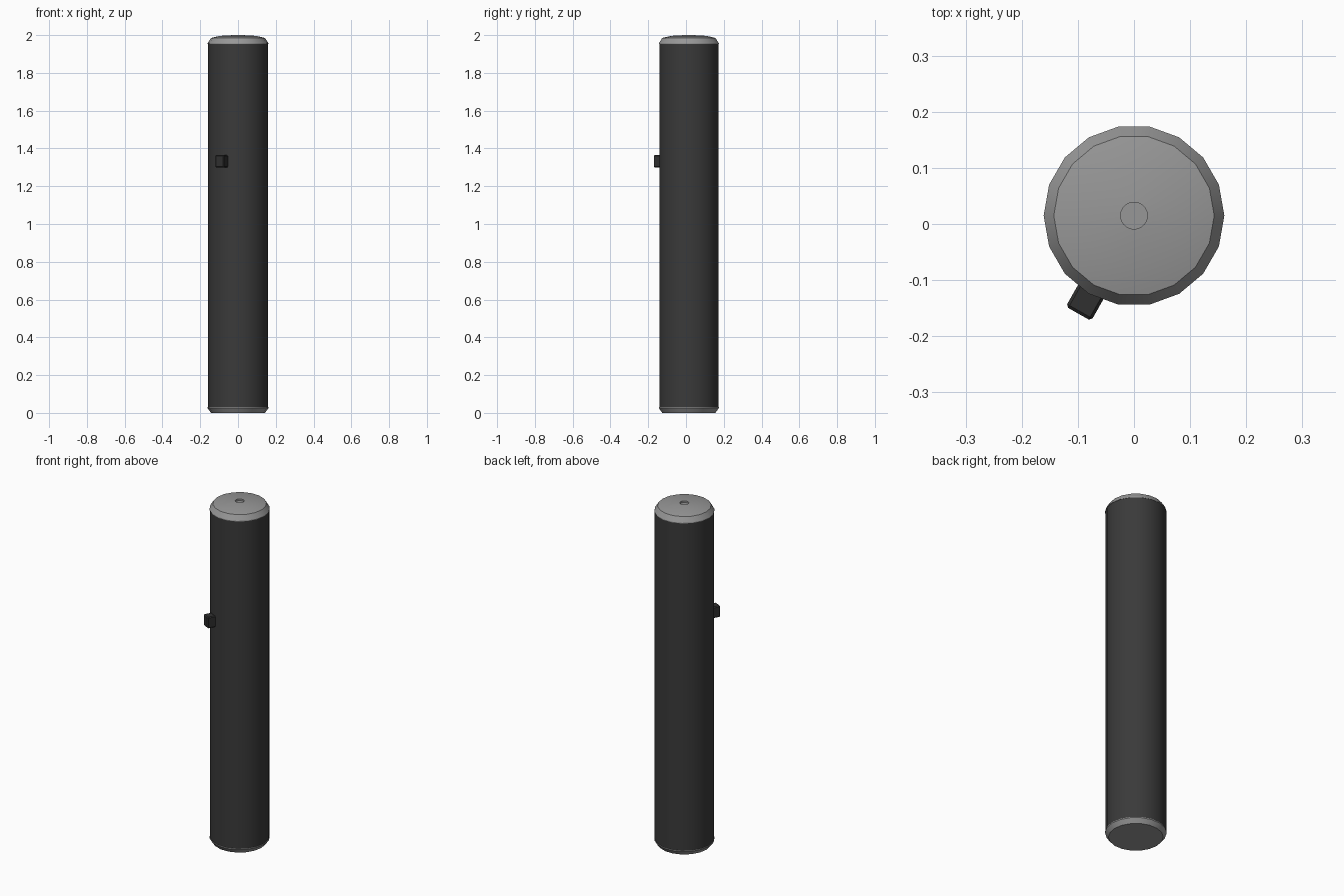
import bpy, bmesh, math
from mathutils import Matrix, Vector

if "Cube" in bpy.data.objects:
    bpy.data.objects.remove(bpy.data.objects["Cube"])

SIDES = 18
AXIS = Vector((0, 0.015, 0))


def material(name, value):
    m = bpy.data.materials.new(name)
    m.diffuse_color = (value, value, value, 1)
    m.use_nodes = True
    m.node_tree.nodes["Principled BSDF"].inputs["Base Color"].default_value = m.diffuse_color
    return m


dark_grip = material("dark_grey", 0.042)
light_cap = material("light_grey", 0.31)
black_button = material("near_black", 0.03)


def finish(bm, name, mat):
    bmesh.ops.recalc_face_normals(bm, faces=bm.faces[:])
    mesh = bpy.data.meshes.new(name)
    bm.to_mesh(mesh)
    bm.free()
    mesh.materials.append(mat)
    ob = bpy.data.objects.new(name, mesh)
    bpy.context.collection.objects.link(ob)
    bpy.ops.object.select_all(action='DESELECT')
    ob.select_set(True)
    bpy.context.view_layer.objects.active = ob
    bpy.ops.object.shade_smooth_by_angle(angle=math.radians(28))
    return ob


def lathe(name, profile, mat):
    """Turn (radius, z) rings around the tube axis and close both ends."""
    bm = bmesh.new()
    rings = []
    for r, z in profile:
        rings.append([bm.verts.new(AXIS + Vector((
            r * math.cos(math.tau * i / SIDES),
            r * math.sin(math.tau * i / SIDES), z))) for i in range(SIDES)])
    for a, b in zip(rings, rings[1:]):
        for i in range(SIDES):
            j = (i + 1) % SIDES
            bm.faces.new((a[i], a[j], b[j], b[i]))
    bm.faces.new(rings[0])
    bm.faces.new(rings[-1])
    return finish(bm, name, mat)


# Long dark tube
lathe("tube_body", [(0.159, 0.027), (0.159, 1.958)], dark_grip)

# Domed top cap with a small centre recess
lathe("top_cap", [(0.161, 1.953), (0.161, 1.957), (0.143, 1.985), (0.095, 1.996),
                  (0.024, 2.0), (0.024, 1.99)], light_cap)

# Chamfered bottom cap
lathe("bottom_cap", [(0.143, 0.0), (0.161, 0.025), (0.161, 0.03)], light_cap)

# Small side button with chamfered edges, facing front left
bm = bmesh.new()
bmesh.ops.create_cube(bm, size=1)
bmesh.ops.scale(bm, vec=(0.06, 0.052, 0.066), verts=bm.verts[:])
edges = [e for e in bm.edges if all(v.co.x > 0 for v in e.verts)
         or abs(e.verts[0].co.x - e.verts[1].co.x) > 0.01]
bmesh.ops.bevel(bm, geom=edges, offset=0.005, segments=1, affect='EDGES')
bmesh.ops.transform(bm, verts=bm.verts[:], matrix=(
    Matrix.Translation(AXIS + Vector((0, 0, 1.332)))
    @ Matrix.Rotation(math.radians(-119.5), 4, 'Z')
    @ Matrix.Translation((0.171, 0, 0))))
finish(bm, "side_button", black_button)
